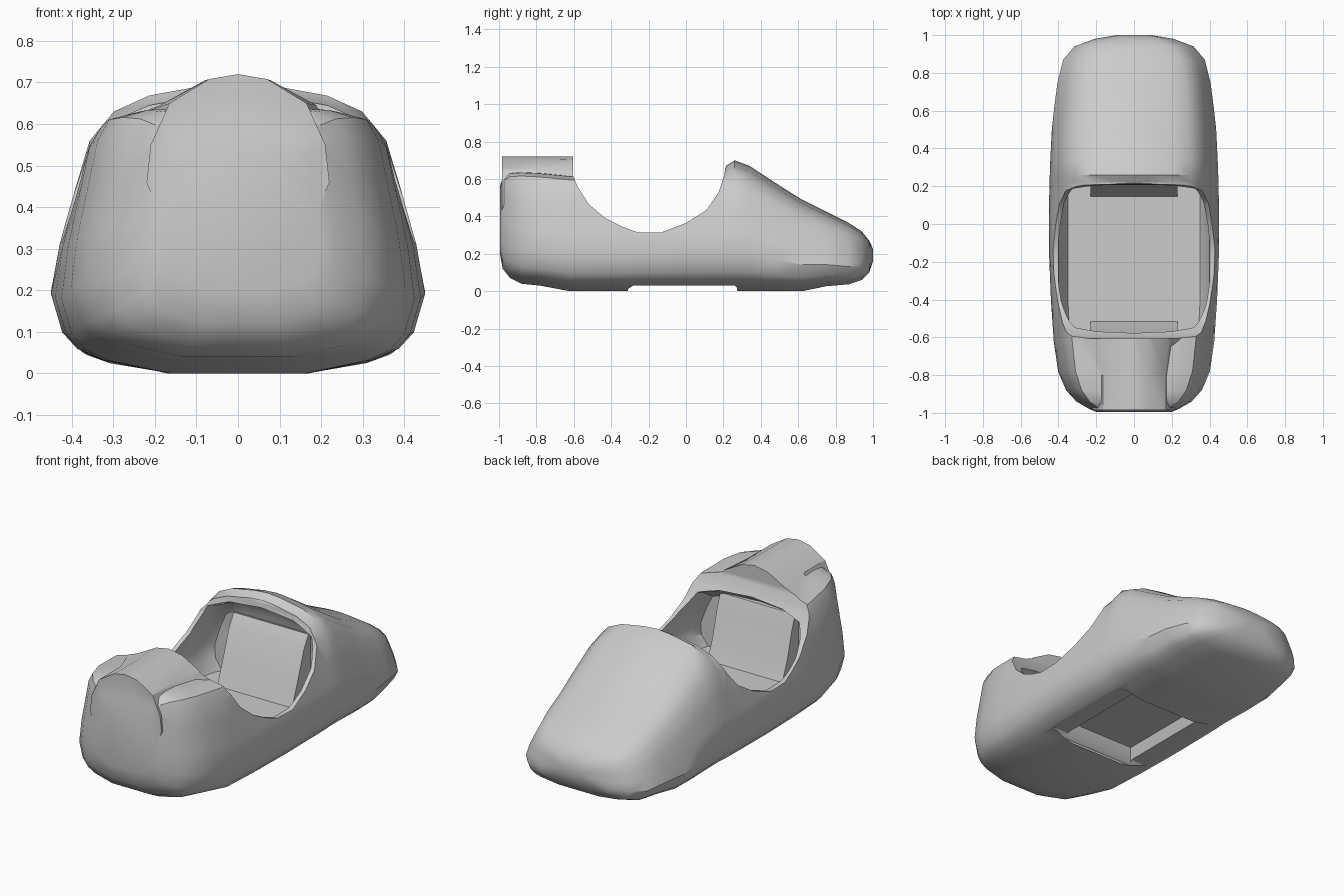
import bpy, bmesh, math

if "Cube" in bpy.data.objects:
    bpy.data.objects.remove(bpy.data.objects["Cube"])

grey = bpy.data.materials.new("body grey")
grey.diffuse_color = (0.6, 0.6, 0.6, 1)
grey.use_nodes = True
grey.node_tree.nodes["Principled BSDF"].inputs["Base Color"].default_value = grey.diffuse_color


def loft(name, rings):
    """Skin closed rings of 3D points and cap both ends, normals outward."""
    bm = bmesh.new()
    vs = [[bm.verts.new(p) for p in r] for r in rings]
    n = len(vs[0])
    for a, b in zip(vs, vs[1:]):
        for i in range(n):
            j = (i + 1) % n
            bm.faces.new((a[i], a[j], b[j], b[i]))
    bm.faces.new(vs[0][::-1])
    bm.faces.new(vs[-1])
    bm.normal_update()
    if bm.calc_volume(signed=True) < 0:
        bmesh.ops.reverse_faces(bm, faces=bm.faces[:])
    bmesh.ops.triangulate(bm, faces=[f for f in bm.faces if len(f.verts) > 4])
    me = bpy.data.meshes.new(name)
    bm.to_mesh(me)
    bm.free()
    me.materials.append(grey)
    ob = bpy.data.objects.new(name, me)
    bpy.context.collection.objects.link(ob)
    return ob


def mirrored(half):
    """Half outline from bottom centre to top centre, closed on the other side."""
    return half + [(-x, z) for x, z in half[-2:0:-1]]


def prism(name, yz, w):
    return loft(name, [[(x, y, z) for y, z in yz] for x in (-w, w)])


def volume(me):
    bm = bmesh.new()
    bm.from_mesh(me)
    v = bm.calc_volume(signed=True)
    bm.free()
    return v


def boolean(ob, tool, op):
    """Apply a boolean, moving to the next solver if the result is not sensible."""
    before = volume(ob.data)
    for solver in ('MANIFOLD', 'EXACT', 'FLOAT'):
        m = ob.modifiers.new("cut", 'BOOLEAN')
        m.operation, m.solver, m.object = op, solver, tool
        bpy.context.view_layer.update()
        ev = ob.evaluated_get(bpy.context.evaluated_depsgraph_get())
        me = bpy.data.meshes.new_from_object(ev)
        ob.modifiers.remove(m)
        ratio = volume(me) / before
        if (.3 < ratio < .9999) if op == 'DIFFERENCE' else (1 < ratio < 2):
            ob.data = me
            break
    bpy.data.objects.remove(tool)


# Hull: rounded front section blending to a square-shouldered rear section
low = [(0, 0), (.38, 0), (.73, .05), (.86, .09), (.94, .15), (1, .29)]
front = low + [(.95, .46), (.88, .63), (.8, .80), (.67, .90), (.48, .955), (.18, .99), (0, 1)]
rear = low + [(.96, .50), (.89, .72), (.84, .88), (.77, .96), (.6, .99), (.2, 1), (0, 1)]
# y, half width, bottom, top, rear-section share
stations = [(-.995, .2, .2, .56, 1), (-.98, .235, .12, .61, 1), (-.94, .305, .07, .635, 1),
            (-.88, .36, .04, .64, 1), (-.78, .402, .03, .635, 1), (-.62, .425, 0, .62, 1),
            (-.4, .44, 0, .63, .7), (-.15, .45, 0, .66, .3), (.1, .45, 0, .68, 0),
            (.22, .447, 0, .675, 0), (.26, .446, 0, .70, 0), (.34, .443, 0, .67, 0),
            (.5, .435, 0, .565, 0), (.62, .422, 0, .49, 0), (.75, .405, .027, .425, 0),
            (.87, .375, .037, .365, 0), (.94, .315, .06, .32, 0), (.98, .21, .1, .27, 0),
            (1.0, .09, .16, .225, 0)]
rings = []
for y, w, zb, zt, t in stations:
    half = [(w * (a[0] + (b[0] - a[0]) * t), zb + (zt - zb) * (a[1] + (b[1] - a[1]) * t))
            for a, b in zip(front, rear)]
    rings.append([(x, y, z) for x, z in mirrored(half)])
hull = loft("hull", rings)

# Arched headrest fairing, flaring towards the cockpit
back = [(0, .4), (.2, .41), (.22, .46), (.21, .55), (.165, .65), (.07, .708), (0, .72)]
fore = [(0, .4), (.3, .41), (.32, .5), (.3, .6), (.19, .645), (.08, .705), (0, .72)]
fairing = loft("headrest", [[(x, y, z) for x, z in mirrored(p)]
                            for y, p in ((-.985, back), (-.8, back), (-.59, fore))])
boolean(hull, fairing, 'UNION')

# Cockpit opening scooped through the full width
scoop = [(-.605, .9), (-.605, .62), (-.58, .56), (-.52, .465), (-.43, .39), (-.34, .345),
         (-.26, .315), (-.13, .315), (0, .365), (.11, .435), (.175, .53), (.205, .62),
         (.21, .66), (.225, .69), (.26, .705), (.265, .9)]
boolean(hull, prism("scoop", scoop, .6), 'DIFFERENCE')

# Hollow inside with a flat floor
inner = [(0, .165), (.35, .165), (.395, .24), (.40, .33), (.36, .47), (.32, .57), (.2, .62), (0, .64)]
hollow = []
for y, k, s in ((-.66, .7, .93), (-.6, .8, .97), (-.4, 1, 1), (.2, 1, 1), (.27, .94, .96), (.31, .8, .9)):
    hollow.append([(x * s, y, .165 + (z - .165) * k) for x, z in mirrored(inner)])
boolean(hull, loft("hollow", hollow), 'DIFFERENCE')

# Tapered recess in the underside
recess = [[(sx * w, sy * h - .015, z) for sx, sy in ((-1, -1), (1, -1), (1, 1), (-1, 1))]
          for w, h, z in ((.24, .3, -.02), (.2, .25, .09))]
boolean(hull, loft("recess", recess), 'DIFFERENCE')
# Shallow belly step across the width
step = [(-.31, -.05), (-.31, .012), (-.28, .032), (.26, .032), (.272, .02), (.272, -.05)]
boolean(hull, prism("step", step, .6), 'DIFFERENCE')

# Sloping seat back and front panel
parts = [hull,
         prism("seat_back", [(-.51, .15), (-.56, .27), (-.6, .42), (-.63, .5), (-.7, .5), (-.7, .15)], .23),
         prism("front_panel", [(.14, .15), (.19, .28), (.25, .45), (.29, .52), (.36, .5), (.36, .15)], .23)]
for ob in parts:
    bpy.ops.object.select_all(action='DESELECT')
    ob.select_set(True)
    bpy.context.view_layer.objects.active = ob
    bpy.ops.object.shade_smooth_by_angle(angle=math.radians(32))
